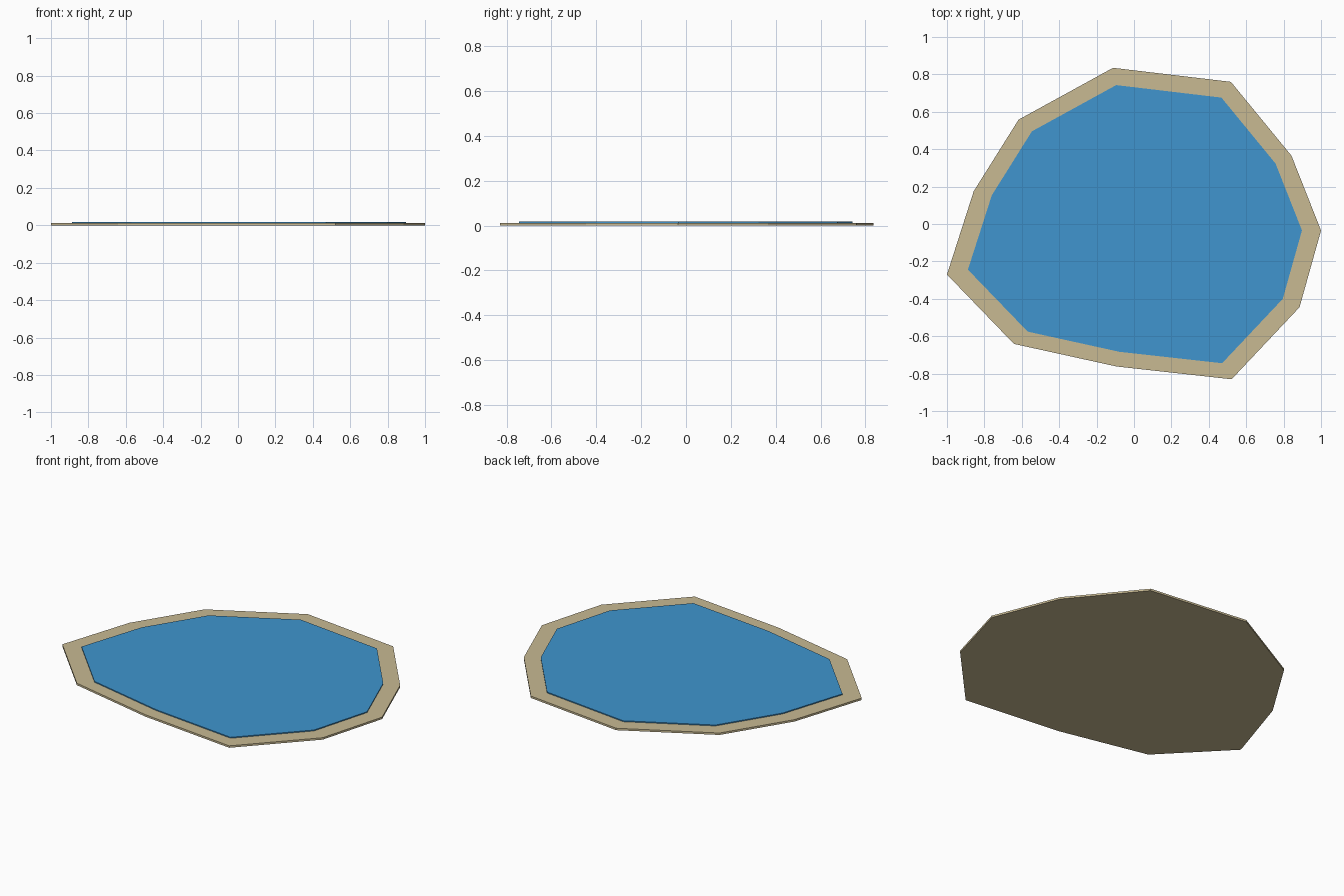
import bpy, bmesh

if "Cube" in bpy.data.objects:
    bpy.data.objects.remove(bpy.data.objects["Cube"])

# Irregular pond outline, counter-clockwise from the right tip
OUTLINE = [(1.0, -0.035), (0.842, 0.365), (0.518, 0.76), (-0.112, 0.835),
           (-0.617, 0.558), (-0.857, 0.175), (-1.0, -0.27), (-0.642, -0.641),
           (-0.092, -0.762), (0.522, -0.83), (0.885, -0.445)]


def slab(name, points, z0, z1, color):
    bm = bmesh.new()
    base = bm.faces.new([bm.verts.new((x, y, z0)) for x, y in points])
    top = bmesh.ops.extrude_face_region(bm, geom=[base], use_keep_orig=True)
    verts = [g for g in top["geom"] if isinstance(g, bmesh.types.BMVert)]
    bmesh.ops.translate(bm, verts=verts, vec=(0, 0, z1 - z0))
    bmesh.ops.recalc_face_normals(bm, faces=bm.faces)
    mesh = bpy.data.meshes.new(name)
    bm.to_mesh(mesh)
    bm.free()
    mat = bpy.data.materials.new(name + "_color")
    mat.diffuse_color = color
    mat.use_nodes = True
    mat.node_tree.nodes["Principled BSDF"].inputs["Base Color"].default_value = mat.diffuse_color
    mesh.materials.append(mat)
    obj = bpy.data.objects.new(name, mesh)
    bpy.context.collection.objects.link(obj)
    return obj


# Sandy bank, with the water as a smaller slab resting on it
slab("sandy_bank", OUTLINE, 0.0, 0.012, (0.58, 0.49, 0.29, 1))
water = [(x * 0.893 + 0.005, y * 0.893 - 0.003) for x, y in OUTLINE]
slab("water", water, 0.006, 0.018, (0.05, 0.30, 0.62, 1))
